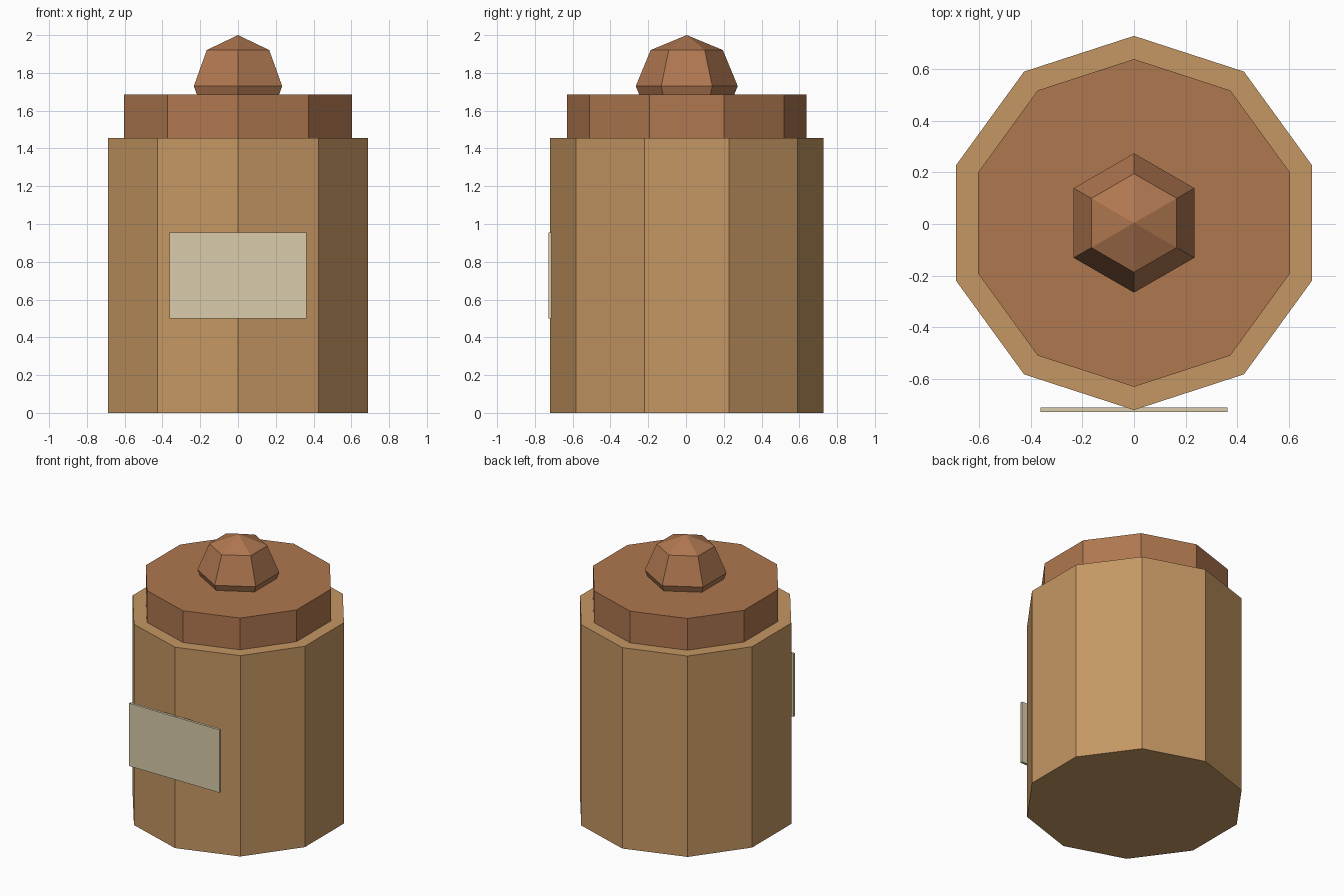
import bpy, bmesh
from math import sin, cos, pi, sqrt

if "Cube" in bpy.data.objects:
    bpy.data.objects.remove(bpy.data.objects["Cube"])

CY = 0.004  # jar axis, shifted slightly so the whole model with its label is centred


def material(name, rgb):
    m = bpy.data.materials.new(name)
    m.diffuse_color = (*rgb, 1)
    m.use_nodes = True
    m.node_tree.nodes["Principled BSDF"].inputs["Base Color"].default_value = m.diffuse_color
    return m


def finish(name, bm, mat):
    bmesh.ops.recalc_face_normals(bm, faces=bm.faces)
    me = bpy.data.meshes.new(name)
    bm.to_mesh(me)
    bm.free()
    me.materials.append(mat)
    ob = bpy.data.objects.new(name, me)
    bpy.context.collection.objects.link(ob)
    return ob


def lathe(name, profile, sides, mat):
    """Flat-sided turned solid from (radius, z) pairs; radius 0 makes a pole."""
    bm = bmesh.new()
    rings = []
    for r, z in profile:
        n = sides if r > 0 else 1
        rings.append([bm.verts.new((r * sin(2 * pi * i / sides),
                                    CY + r * cos(2 * pi * i / sides), z))
                      for i in range(n)])
    for a, b in zip(rings, rings[1:]):
        for i in range(sides):
            j = (i + 1) % sides
            quad = [a[i % len(a)], a[j % len(a)], b[j % len(b)], b[i % len(b)]]
            bm.faces.new(list(dict.fromkeys(quad)))
    for ring in (rings[0], rings[-1]):
        if len(ring) > 1:
            bm.faces.new(ring)
    return finish(name, bm, mat)


clay = material("clay", (0.56, 0.31, 0.125))
dark_clay = material("dark_clay", (0.43, 0.185, 0.08))
paper = material("paper", (0.70, 0.60, 0.41))

# Ten-sided jar and lid
lathe("jar_body", [(0.725, 0), (0.725, 1.455)], 10, clay)
lathe("lid", [(0.635, 1.455), (0.635, 1.685)], 10, dark_clay)

# Low-poly ball knob, its lower part sunk into the lid
R, Z = 0.27, 1.73
d = R / sqrt(2)
lathe("lid_knob", [(0, Z - R), (d, Z - d), (R, Z), (d, Z + d), (0, Z + R)], 6, dark_clay)

# Thin flat label plate touching the front corner
bm = bmesh.new()
bmesh.ops.create_cube(bm, size=1)
bmesh.ops.scale(bm, vec=(0.725, 0.018, 0.455), verts=bm.verts)
bmesh.ops.translate(bm, vec=(0, -0.72, 0.728), verts=bm.verts)
finish("label", bm, paper)
